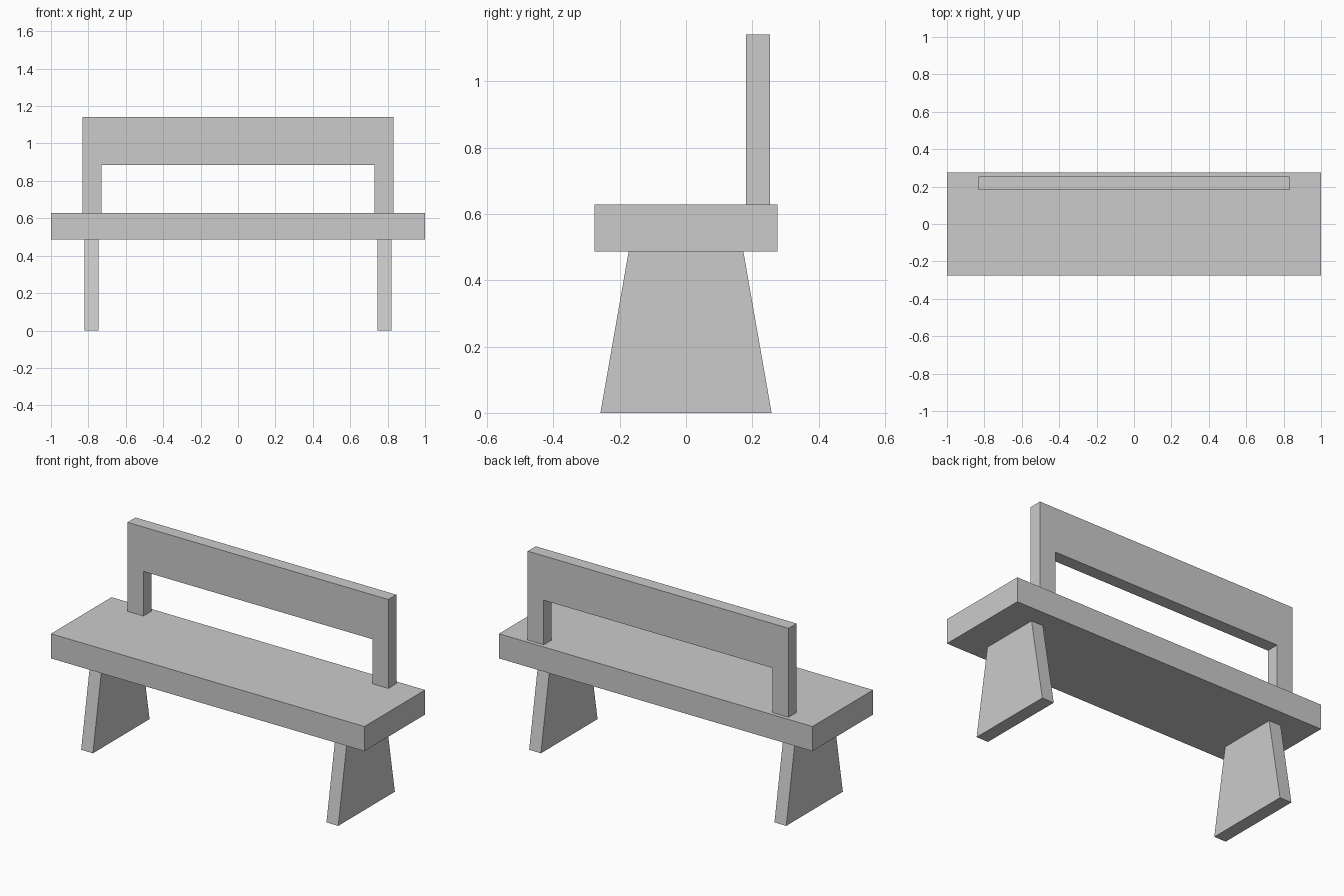
import bpy
import bmesh
from mathutils import Vector

if "Cube" in bpy.data.objects:
    bpy.data.objects.remove(bpy.data.objects["Cube"])


def extrude_profile(name, points, offset):
    """Make a solid by extruding a closed 3D outline along an offset."""
    bm = bmesh.new()
    face = bm.faces.new([bm.verts.new(p) for p in points])
    result = bmesh.ops.extrude_face_region(bm, geom=[face], use_keep_orig=True)
    moved = [g for g in result["geom"] if isinstance(g, bmesh.types.BMVert)]
    bmesh.ops.translate(bm, verts=moved, vec=Vector(offset))
    bmesh.ops.recalc_face_normals(bm, faces=bm.faces[:])
    mesh = bpy.data.meshes.new(name)
    bm.to_mesh(mesh)
    bm.free()
    obj = bpy.data.objects.new(name, mesh)
    bpy.context.collection.objects.link(obj)
    return obj


SEAT_BOTTOM, SEAT_TOP, TOP = 0.486, 0.628, 1.141

# Seat slab
extrude_profile("seat", [(-1, -0.276, SEAT_BOTTOM), (1, -0.276, SEAT_BOTTOM),
                         (1, 0.276, SEAT_BOTTOM), (-1, 0.276, SEAT_BOTTOM)],
                (0, 0, SEAT_TOP - SEAT_BOTTOM))

# Tapered plank legs
for side, x in (("left", -0.82), ("right", 0.745)):
    extrude_profile(side + "_leg", [(x, -0.258, 0), (x, 0.258, 0),
                                    (x, 0.173, SEAT_BOTTOM), (x, -0.173, SEAT_BOTTOM)],
                    (0.075, 0, 0))

# Backrest: wide rail and two posts cut as one upside-down U
half = [(0.73, 0.885), (0.73, SEAT_TOP), (0.832, SEAT_TOP), (0.832, TOP)]
outline = half + [(-x, z) for x, z in reversed(half)]
extrude_profile("backrest", [(x, 0.181, z) for x, z in outline], (0, 0.073, 0))
